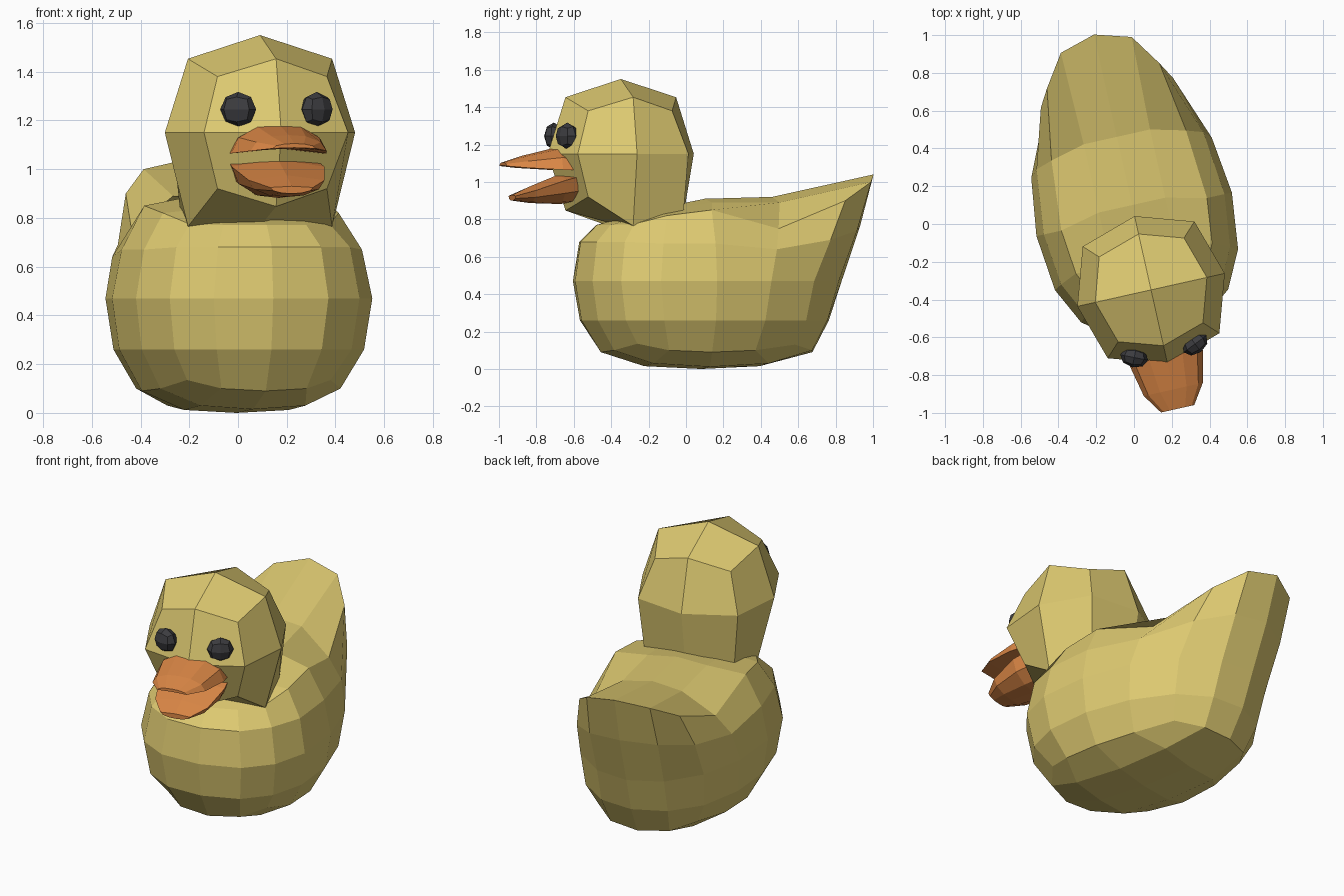
import bpy, bmesh, math
from mathutils import Matrix, Vector

if "Cube" in bpy.data.objects:
    bpy.data.objects.remove(bpy.data.objects["Cube"])

TURN = Matrix.Rotation(math.radians(12.6), 4, 'Z')   # whole toy is turned slightly
CX = 0.012                                           # symmetry plane before turning


def material(name, rgb):
    m = bpy.data.materials.new(name)
    m.diffuse_color = (*rgb, 1)
    m.use_nodes = True
    m.node_tree.nodes["Principled BSDF"].inputs["Base Color"].default_value = m.diffuse_color
    return m


YELLOW = material("yellow", (0.73, 0.59, 0.165))
ORANGE = material("orange", (0.70, 0.24, 0.06))
BLACK = material("black", (0.045, 0.045, 0.05))


def finish(name, bm, mat):
    bmesh.ops.recalc_face_normals(bm, faces=bm.faces)
    bm.transform(TURN @ Matrix.Translation((CX, 0, 0)))
    me = bpy.data.meshes.new(name)
    bm.to_mesh(me)
    bm.free()
    me.materials.append(mat)
    ob = bpy.data.objects.new(name, me)
    bpy.context.collection.objects.link(ob)


def loft(bm, rings):
    rows = [[bm.verts.new(p) for p in r] for r in rings]
    n = len(rows[0])
    for a, b in zip(rows, rows[1:]):
        for i in range(n):
            bm.faces.new((a[i], a[(i + 1) % n], b[(i + 1) % n], b[i]))
    return rows


def grid_cap(bm, r, half, inner):
    # close a 16-point ring with a 4 x 4 grid; inner rows run back to front: (y, z middle, z side)
    mid = [[bm.verts.new((x * half, y, zs if x else zm)) for x in (-1, 0, 1)]
           for y, zm, zs in inner]
    rows = [[r[6], r[5], r[4], r[3], r[2]],
            [r[7], *mid[0], r[1]],
            [r[8], *mid[1], r[0]],
            [r[9], *mid[2], r[15]],
            [r[10], r[11], r[12], r[13], r[14]]]
    for a, b in zip(rows, rows[1:]):
        for i in range(4):
            bm.faces.new((a[i], a[i + 1], b[i + 1], b[i]))


# Body: stacked 16-sided rings, upper rings sweep up into the tail
def body_ring(w, front, back, zs, pf=0.82, pb=1.0):
    # zs: heights at front, near front, front diagonal, front side, side,
    #     side back, back diagonal, near back, back
    pts = []
    for i in range(16):
        a = i * math.pi / 8
        c, s = math.cos(a), math.sin(a)
        k = round(math.degrees(math.asin(max(-1, min(1, s)))) / 22.5)
        p = pf if k < 0 else (pb if k > 1 else 1.0)
        x = math.copysign(abs(c) ** p, c) * w
        y = 0.05 + abs(s) ** p * ((back if k > 0 else front) - 0.05)
        pts.append((x, y, zs[k + 4]))
    return pts


bm = bmesh.new()
rows = loft(bm, [
    body_ring(0.405, -0.47, 0.69, [0.09, 0.10, 0.135, 0.10, 0.09, 0.10, 0.13, 0.10, 0.09], 0.85, 0.85),
    body_ring(0.50, -0.575, 0.78, [0.26] * 9, 0.85, 0.95),
    body_ring(0.53, -0.61, 0.85, [0.47] * 9),
    body_ring(0.49, -0.58, 0.95, [0.68, 0.68, 0.68, 0.67, 0.67, 0.64, 0.69, 0.74, 0.76], 0.85, 0.9),
    body_ring(0.395, -0.49, 1.025, [0.77, 0.77, 0.775, 0.82, 0.85, 0.75, 0.90, 1.0, 1.04], 0.85, 0.75),
])
grid_cap(bm, rows[0], 0.22, [(0.40, 0.015, 0.03), (0.08, 0, 0.012), (-0.23, 0.015, 0.03)])
grid_cap(bm, rows[-1], 0.18, [(0.47, 0.92, 0.89), (0.10, 0.91, 0.89), (-0.2, 0.85, 0.84)])
finish("body", bm, YELLOW)

# Head: cube cut once and rounded, underside drawn down into the neck
bm = bmesh.new()
bmesh.ops.create_cube(bm, size=2)
bmesh.ops.subdivide_edges(bm, edges=bm.edges[:], cuts=1, use_grid_fill=True)
for v in bm.verts:
    x, y, z = (round(c) for c in v.co)
    n = abs(x) + abs(y) + abs(z)
    r = {1: 0.4, 2: 0.303, 3: 0.23}[n]
    p = Vector((x * r, y * r, 1.15 + z * r))
    if z < 0:
        if y == 0:
            p.z = 0.765
        elif y > 0:
            p = Vector((x * 0.27, 0.34 - abs(x) * 0.06, 0.80))
    v.co = p + Vector((0, -0.36, 0))
finish("head", bm, YELLOW)


# Eyes: flattened rounded cubes
for side, label in ((-1, "left"), (1, "right")):
    bm = bmesh.new()
    bmesh.ops.create_cube(bm, size=2)
    bmesh.ops.subdivide_edges(bm, edges=bm.edges[:], cuts=1, use_grid_fill=True)
    for v in bm.verts:
        v.co.normalize()
    bm.transform(Matrix.Translation((side * 0.165, -0.69, 1.245))
                 @ Matrix.Rotation(math.radians(side * 24), 4, 'Z')
                 @ Matrix.Diagonal((0.075, 0.053, 0.072, 1)))
    finish(label + "_eye", bm, BLACK)


# Beak halves: one side nearly flat, the other domed
def beak(name, stations):
    bm = bmesh.new()
    rings = []
    for y, w, flat, dome, mid in stations:
        h = dome - flat
        rings.append([(-w, y, flat), (-w * 0.85, y, flat + h * 0.55),
                      (-w * 0.45, y, flat + h * 0.92), (0, y, dome),
                      (w * 0.45, y, flat + h * 0.92), (w * 0.85, y, flat + h * 0.55),
                      (w, y, flat), (0, y, mid)])
    rows = loft(bm, rings)
    bm.faces.new(rows[0])
    bm.faces.new(rows[-1])
    finish(name, bm, ORANGE)


beak("upper_beak", [(-0.58, 0.19, 1.065, 1.17, 1.08), (-0.72, 0.2, 1.065, 1.183, 1.085),
                    (-0.90, 0.16, 1.075, 1.14, 1.085), (-1.005, 0.09, 1.085, 1.105, 1.088)])
beak("lower_beak", [(-0.58, 0.185, 1.04, 0.89, 1.06), (-0.70, 0.195, 1.01, 0.882, 1.04),
                    (-0.86, 0.16, 0.955, 0.887, 0.975), (-0.955, 0.09, 0.925, 0.90, 0.93)])
